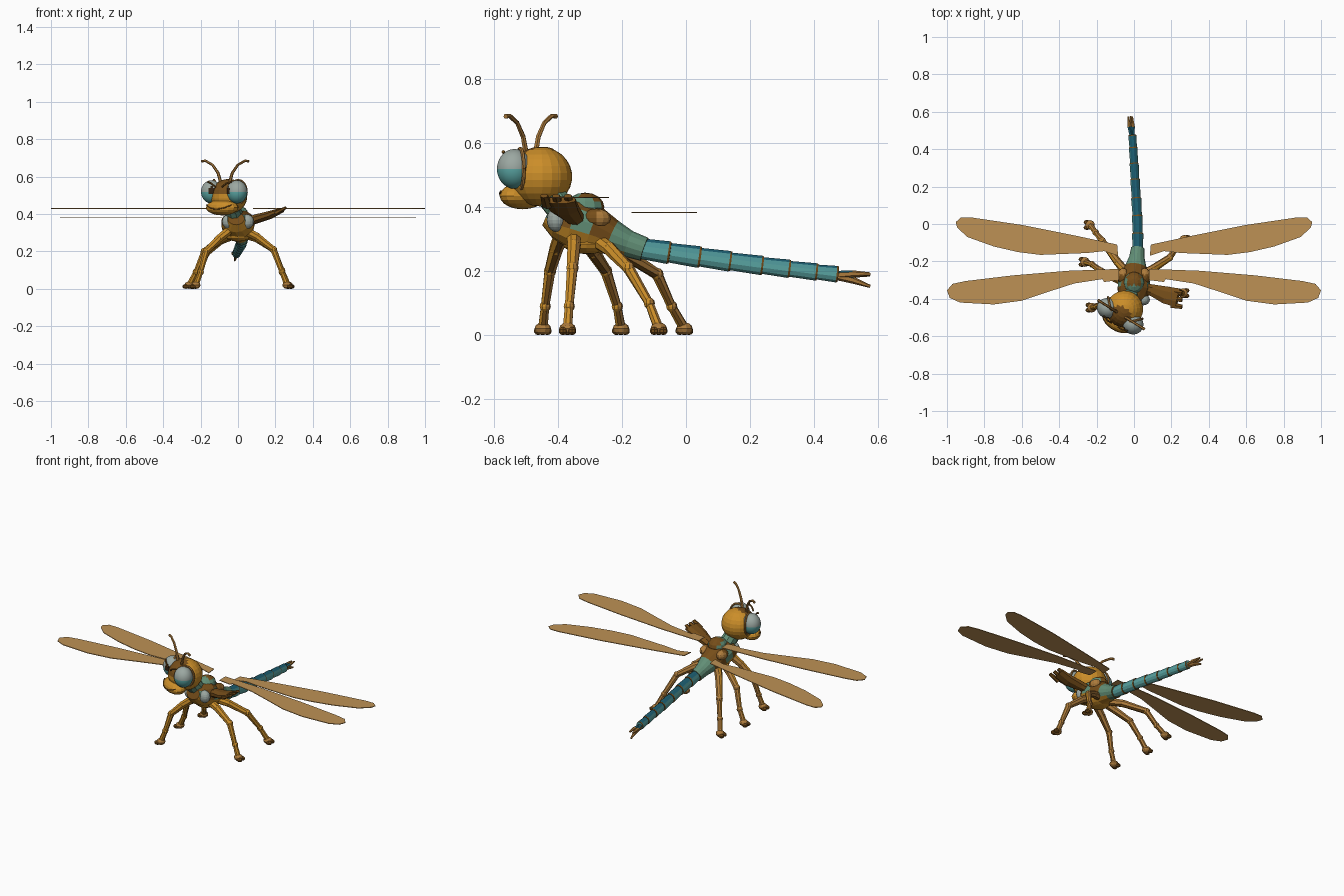
import bpy, bmesh
from math import sin, cos, pi, radians
from mathutils import Matrix, Vector

cube = bpy.data.objects.get("Cube")
if cube:
    bpy.data.objects.remove(cube)


def make_mat(name, r, g, b):
    m = bpy.data.materials.new(name)
    m.use_nodes = True
    m.diffuse_color = (r, g, b, 1)
    bsdf = m.node_tree.nodes["Principled BSDF"]
    bsdf.inputs["Base Color"].default_value = (r, g, b, 1)
    bsdf.inputs["Roughness"].default_value = 0.8
    return m


ORANGE = make_mat("orange", .60, .27, .022)
BROWN = make_mat("dark brown", .18, .075, .01)
TAN = make_mat("leg tan", .42, .20, .045)
WING = make_mat("wing brown", .51, .285, .09)
GREY = make_mat("pale grey", .33, .39, .36)
AQUA = make_mat("aqua", .10, .37, .36)
TEAL = make_mat("mid teal", .07, .28, .29)
BLUE = make_mat("deep blue", .012, .115, .17)
MOSS = make_mat("moss green", .12, .27, .18)
BLACK = make_mat("pupil", .03, .015, .006)


def finish(name, bm, mats, matrix=None, smooth=False):
    if matrix is not None:
        bm.transform(matrix)
    bmesh.ops.recalc_face_normals(bm, faces=bm.faces)
    for f in bm.faces:
        f.smooth = smooth
    me = bpy.data.meshes.new(name)
    bm.to_mesh(me)
    bm.free()
    for m in mats:
        me.materials.append(m)
    ob = bpy.data.objects.new(name, me)
    bpy.context.collection.objects.link(ob)


def ball(name, at, size, mats, rule=None, base=None, seg=16, smooth=False):
    """Ellipsoid; the rule picks a colour from the direction of each face."""
    bm = bmesh.new()
    bmesh.ops.create_uvsphere(bm, u_segments=seg, v_segments=seg * 2 // 3, radius=1)
    if rule:
        for f in bm.faces:
            f.material_index = rule(f.calc_center_median().normalized())
    m = Matrix.Translation(at) @ Matrix.Diagonal((*size, 1))
    finish(name, bm, mats, base @ m if base else m, smooth)


def tube(name, pts, radii, mats, sides=8, ref=(0, 0, 1), rule=None, base=None):
    """Loft of ellipses along a path; the rule gets ring number, up and across."""
    bm = bmesh.new()
    pts = [Vector(p) for p in pts]
    rings = []
    for i, (p, (w, h)) in enumerate(zip(pts, radii)):
        t = (pts[min(i + 1, len(pts) - 1)] - pts[max(i - 1, 0)]).normalized()
        side = t.cross(Vector(ref)).normalized()
        up = side.cross(t)
        angles = [2 * pi * (k + .5) / sides for k in range(sides)]
        rings.append([bm.verts.new(p + side * w * cos(a) + up * h * sin(a)) for a in angles])
    for i, (a, b) in enumerate(zip(rings, rings[1:])):
        for k in range(sides):
            j = (k + 1) % sides
            f = bm.faces.new((a[k], a[j], b[j], b[k]))
            if rule:
                turn = 2 * pi * (k + 1) / sides
                f.material_index = rule(i, sin(turn), cos(turn))
    bm.faces.new(rings[0])
    bm.faces.new(rings[-1])
    finish(name, bm, mats, base)


# Head, turned to one side, with a brown patch over the brow
HEAD = Matrix.Translation((-.05, -.455, .495)) @ Matrix.Rotation(radians(-32), 4, 'Z')
ball("head", (0, 0, 0), (.1, .1, .093), [ORANGE, BROWN],
     lambda d: int(d.z - .8 * d.y > .92), HEAD, 20)
ball("muzzle", (0, -.065, -.06), (.095, .06, .042), [ORANGE], base=HEAD)
arc = [radians(a) for a in range(-60, 61, 15)]
tube("mouth", [(.093 * sin(a), -.065 - .06 * cos(a), -.068 + .03 * sin(a) ** 2) for a in arc],
     [(.003, .003)] * len(arc), [BROWN], 6, base=HEAD)


# Two-tone eyes with a pupil towards the nose and a dark upper edge beside it
def eye_colour(d, s):
    if d.dot(Vector((-.5 * s, -.86, .1))) > .94:
        return 2
    return 1 if d.z < -.05 else 0


for s, side in ((1, "left"), (-1, "right")):
    ball(side + "_eye", (.08 * s, -.045, .024), (.057, .054, .062), [GREY, AQUA, BLACK],
         lambda d: eye_colour(d, s), HEAD, 28, True)
    ring = [2 * pi * k / 16 for k in range(17)]
    tube(side + "_eye_rim",
         [(.076 * s + .033 * s * cos(a), -.026 + .034 * cos(a), .024 + .064 * sin(a)) for a in ring],
         [(.006, .006)] * 17, [TAN], 6, (s, -1, 0), base=HEAD)
    tube(side + "_brow", [(.02 * s, -.1, .05), (.045 * s, -.1, .068), (.075 * s, -.09, .078)],
         [(.005, .005)] * 3, [BROWN], 6, base=HEAD)
    tube(side + "_antenna",
         [(s * x, -.035, z) for x, z in
          ((.03, .08), (.045, .125), (.08, .168), (.125, .19), (.148, .188))],
         [(.009, .009), (.008, .008), (.007, .007), (.007, .007), (.008, .008)],
         [TAN], 6, (0, 1, 0), base=HEAD)
    # Chest plates
    ball(side + "_chest_plate", (.05 * s, -.405, .36), (.035, .03, .038), [GREY])
    ball(side + "_wing_shoulder", (.058 * s, -.28, .365), (.03, .045, .03), [BROWN, TAN],
         lambda d: int(d.y > .2), seg=12)


# Thorax: brown back, green flanks, orange belly
def thorax_colour(i, up, across):
    if i >= 5:
        return 1
    if i == 4:
        return 2 if up < -.7 else 1
    return 0 if up > .75 else 2 if up < -.35 else 1 if i % 2 == 0 else 0


tube("thorax", [(-.01, -.435, .375), (-.01, -.40, .36), (0, -.35, .35), (0, -.29, .33),
                (.01, -.23, .305), (.015, -.18, .285), (.02, -.13, .268)],
     [(.045, .035), (.075, .06), (.09, .08), (.085, .075), (.058, .055), (.042, .042), (.036, .038)],
     [BROWN, MOSS, ORANGE], 14, rule=thorax_colour)
tube("neck", [(-.01, -.36, .36), (-.03, -.42, .43)], [(.05, .05), (.045, .045)], [MOSS], 10)
ball("back_hump", (0, -.315, .40), (.055, .06, .045), [MOSS, BROWN],
     lambda d: int(d.y > -.2 and abs(d.x) < .6), seg=12)
ball("belly", (0, -.31, .285), (.07, .075, .032), [ORANGE], seg=12)


# Segmented tail: dark top, light flanks, flared segments with brown lips
def tail_colour(i, up, across):
    if i % 3:
        return 3
    return 2 if up > .6 else 1 if up > .3 else 0


cuts = (-.14, -.05, .045, .14, .24, .325, .41, .475)
tail_pts, tail_r = [], []
for a, b in zip(cuts, cuts[1:]):
    for y, flare in ((a, .92), (b - .006, 1.07), (b, 1.02)):
        r = (.036 - .018 * (y + .14)) * flare
        tail_pts.append((.02 - .06 * max(0, y), y, .27 - .145 * (y + .14) + .04 * max(0, y) ** 2))
        tail_r.append((r * .85, r))
tube("tail", tail_pts, tail_r, [AQUA, TEAL, BLUE, BROWN], 12, rule=tail_colour)
for n, (dx, dz) in enumerate(((.008, .003), (-.012, .0), (0, -.036))):
    tube("tail_prong_%d" % n,
         [(-.01, .46, .187), (-.013 + dx, .52, .19 + dz * .5), (-.018 + dx, .575, .188 + dz)],
         [(.013, .013), (.011, .011), (.005, .005)], [TAN, BLUE], 6,
         rule=lambda i, up, across: int(i == 0 and up > .5))

# Five standing legs: hip, thigh, knee, ankle, foot
legs = {
    "left_middle": [(.04, -.35, .31), (.10, -.35, .28), (.19, -.355, .21), (.235, -.365, .09), (.262, -.37, .02)],
    "left_rear": [(.04, -.27, .29), (.10, -.24, .27), (.19, -.18, .21), (.235, -.115, .10), (.268, -.085, .02)],
    "right_front": [(-.05, -.39, .31), (-.10, -.405, .27), (-.17, -.425, .20), (-.20, -.44, .09), (-.225, -.447, .02)],
    "right_middle": [(-.05, -.31, .29), (-.10, -.29, .26), (-.18, -.25, .20), (-.225, -.215, .09), (-.262, -.203, .02)],
    "right_rear": [(-.04, -.26, .28), (-.09, -.20, .26), (-.17, -.09, .19), (-.205, -.045, .09), (-.235, -.005, .02)],
}
for name, pts in legs.items():
    x, y, z = pts[-1]
    out = 1 if x > 0 else -1
    # Orange in front, tan behind, brown on the inside
    tube(name + "_leg", pts, [(.024, .024), (.022, .022), (.018, .018), (.014, .014), (.016, .016)],
         [ORANGE, TAN, BROWN], 8, (0, 1, 0),
         lambda i, up, across: 1 if up > .3 else 2 if across * out < -.9 else 0)
    for n, p in enumerate(pts[1:4]):
        ball("%s_joint_%d" % (name, n), p, (.022 - .002 * n,) * 3, [ORANGE, TAN],
             lambda d: int(d.y > .2), seg=9)
    ball(name + "_foot", (x, y, .02), (.026, .026, .02), [TAN], seg=10)
    for d in (-.014, .014):
        ball(name + "_toe", (x + out * .016, y + d, .013), (.02, .014, .013), [BROWN], seg=8)

# Raised front leg with a broad flat hand
tube("left_front_arm", [(.04, -.34, .355), (.10, -.355, .375), (.17, -.38, .395), (.235, -.395, .422)],
     [(.028, .025), (.034, .026), (.05, .022), (.055, .013)], [BROWN], 8)
for n, d in enumerate((-.04, -.003, .034)):
    tube("left_front_finger_%d" % n, [(.20, -.393 + d, .405), (.257, -.403 + d, .435)],
         [(.018, .013), (.013, .007)], [BROWN], 6)

# Flat wings, mirrored across the body
wings = {
    "front": (.43, [(.08, -.24), (.35, -.25), (.65, -.275), (.9, -.305), (.97, -.32), (1, -.355),
                    (.985, -.395), (.93, -.42), (.75, -.43), (.6, -.41), (.45, -.36), (.32, -.318),
                    (.17, -.295), (.16, -.31), (.08, -.3)]),
    "rear": (.383, [(.09, -.11), (.3, -.065), (.6, -.005), (.87, .035), (.925, .035), (.953, .01),
                    (.945, -.02), (.89, -.07), (.75, -.12), (.62, -.15), (.5, -.165), (.25, -.155),
                    (.16, -.145), (.085, -.17)]),
}
for name, (z, outline) in wings.items():
    for s, side in ((1, "left"), (-1, "right")):
        bm = bmesh.new()
        face = bm.faces.new([bm.verts.new((s * x, y, z - .002)) for x, y in outline])
        up = bmesh.ops.extrude_face_region(bm, geom=[face])["geom"]
        bmesh.ops.translate(bm, vec=(0, 0, .004),
                            verts=[v for v in up if isinstance(v, bmesh.types.BMVert)])
        finish("%s_%s_wing" % (side, name), bm, [WING])
